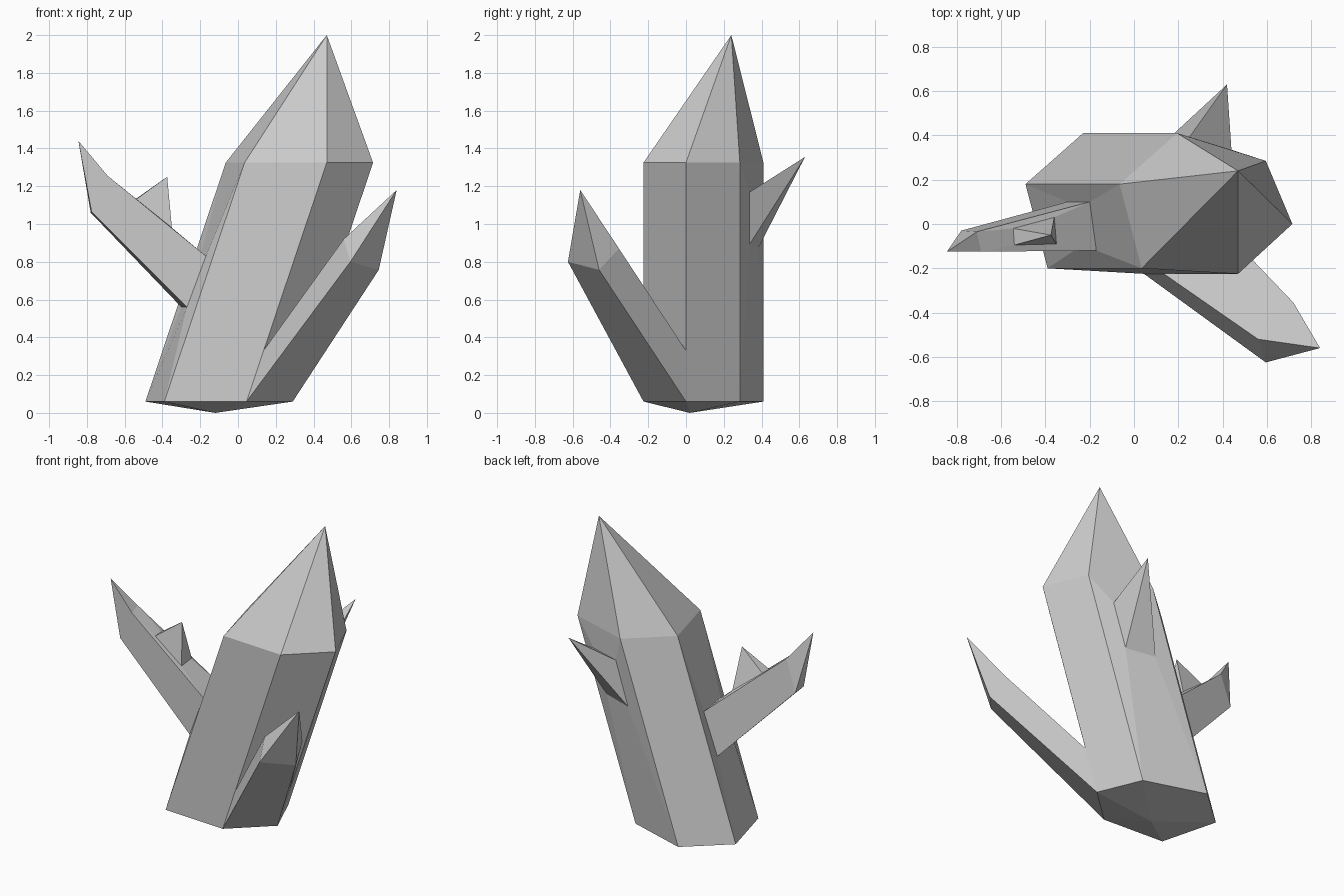
import bpy
import bmesh

if "Cube" in bpy.data.objects:
    bpy.data.objects.remove(bpy.data.objects["Cube"])

bm = bmesh.new()


def ring(points):
    return [bm.verts.new(p) for p in points]


def loft(a, b, skip=()):
    """Join two matching loops with quads, leaving out the skipped sides."""
    n = len(a)
    for i in range(n):
        if i not in skip:
            j = (i + 1) % n
            bm.faces.new((a[i], a[j], b[j], b[i]))


def point(loop, tip):
    """Close a loop with a pyramid."""
    t = bm.verts.new(tip)
    for i in range(len(loop)):
        bm.faces.new((loop[i], loop[(i + 1) % len(loop)], t))


# Main leaning six-sided crystal; three sides stay open for side shards
outline = [(-.49, .18), (-.39, -.20), (.045, -.225), (.29, 0), (.17, .285), (-.23, .41)]
low = ring([(x, y, .06) for x, y in outline])
high = ring([(x + .425, y, 1.325) for x, y in outline])
loft(low, high, skip=(0, 2, 4))
point(low, (-.12, .02, 0))
point(high, (.47, .24, 2))

# Front right shard, growing from the lower part of its side
mid = ring([(.38, 0, .33), (.135, -.225, .33)])
bm.faces.new((mid[1], mid[0], high[3], high[2]))
shoulder = ring([(.595, -.625, .80), (.745, -.46, .757),
                 (.72, -.355, .87), (.56, -.52, .92)])
loft([low[2], low[3], mid[0], mid[1]], shoulder)
point(shoulder, (.84, -.56, 1.18))

# Left shard, its upper side left open for the twig
base = ring([(-.30, .10, .56), (-.27, -.12, .56), (-.17, -.12, .83), (-.20, .10, .83)])
shoulder = ring([(-.78, -.03, 1.06), (-.775, -.125, 1.065),
                 (-.69, -.125, 1.255), (-.71, -.035, 1.265)])
loft([low[0], low[1], high[1], high[0]], base)
loft(base, shoulder, skip=(2,))
point(shoulder, (-.845, -.125, 1.44))

# Small twig on the left shard
twig = ring([(-.35, -.09, .98), (-.36, .03, .985), (-.545, -.02, 1.13), (-.54, -.095, 1.13)])
loft([base[2], base[3], shoulder[3], shoulder[2]], twig)
point(twig, (-.375, -.05, 1.25))

# Back shard
base = ring([(.347, .335, .89), (.155, .385, .877), (.245, .385, 1.16), (.44, .335, 1.168)])
loft([low[4], low[5], high[5], high[4]], base)
point(base, (.42, .63, 1.355))

bmesh.ops.recalc_face_normals(bm, faces=bm.faces)
mesh = bpy.data.meshes.new("crystal_cluster")
bm.to_mesh(mesh)
bm.free()
bpy.context.collection.objects.link(bpy.data.objects.new("crystal_cluster", mesh))
